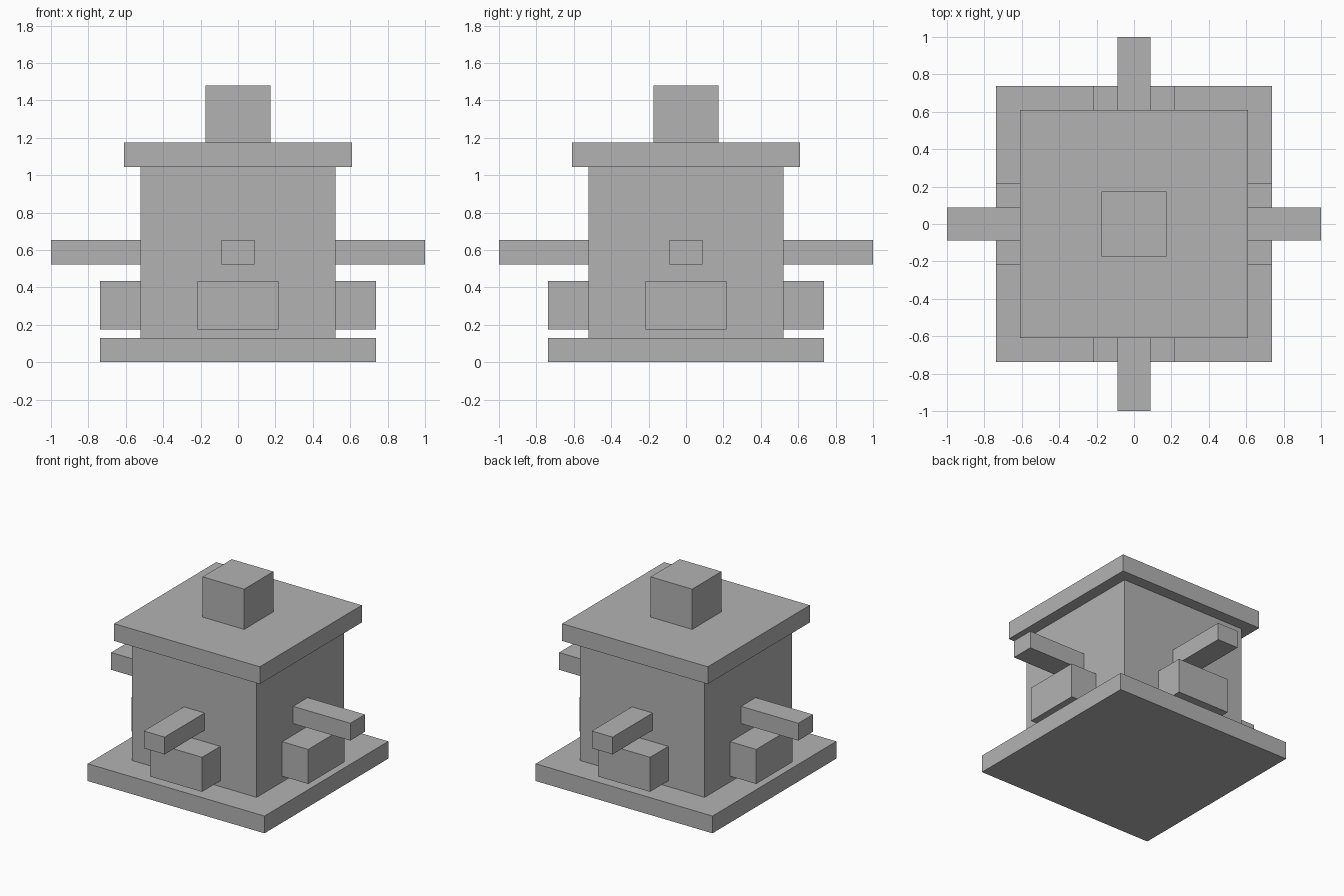
import bpy
import math
from mathutils import Matrix, Vector

cube = bpy.data.objects.get("Cube")
if cube:
    bpy.data.objects.remove(cube, do_unlink=True)

U = 2 / 46  # grid step: the arms span 46 steps

grey = bpy.data.materials.new("plain grey")
grey.use_nodes = True
colour = (0.45, 0.45, 0.45, 1)
grey.diffuse_color = colour
grey.node_tree.nodes["Principled BSDF"].inputs["Base Color"].default_value = colour


def box(name, low, high, angle=0):
    """Flat-faced box between two corners in grid steps, turned about z."""
    low, high = Vector(low) * U, Vector(high) * U
    bpy.ops.mesh.primitive_cube_add(size=1)
    obj = bpy.context.object
    obj.name = name
    obj.data.transform(Matrix.Rotation(angle, 4, "Z")
                       @ Matrix.Translation((low + high) / 2)
                       @ Matrix.Diagonal((*(high - low), 1)))
    obj.data.materials.append(grey)
    return obj


def slab(name, half, bottom, top):
    """Square block centred on the z axis."""
    return box(name, (-half, -half, bottom), (half, half, top))


# Central stack
slab("base_plate", 17, 0, 3)
slab("body", 12, 3, 24)
slab("roof_plate", 14, 24, 27)
slab("roof_block", 4, 27, 34)

# A block and an arm on each of the four walls
for i, side in enumerate(("front", "left", "back", "right")):
    turn = i * math.pi / 2
    box(side + "_block", (-5, -17, 4), (5, -12, 10), turn)
    box(side + "_arm", (-2, -23, 12), (2, -12, 15), turn)
